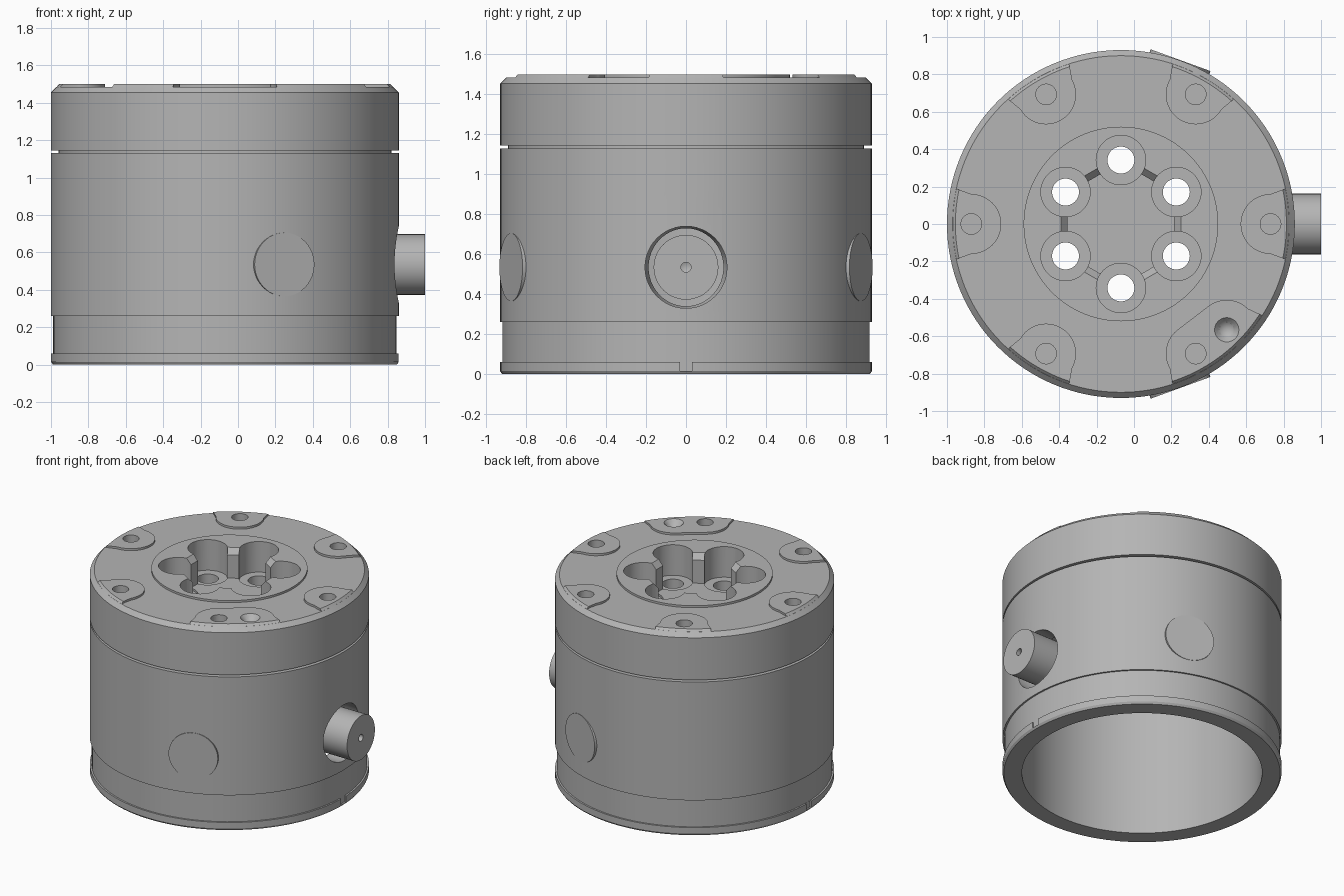
import bpy, bmesh, math
from mathutils import Matrix, Vector

cube = bpy.data.objects.get("Cube")
if cube:
    bpy.data.objects.remove(cube, do_unlink=True)

grey = bpy.data.materials.new("machined grey")
grey.use_nodes = True
tone = (0.46, 0.46, 0.46, 1)
grey.diffuse_color = tone
grey.node_tree.nodes["Principled BSDF"].inputs["Base Color"].default_value = tone

AXIS = Matrix.Translation((-0.07, 0, 0))
TOP, DECK = 1.5, 1.485


def finish(name, bm, matrix=AXIS):
    bmesh.ops.remove_doubles(bm, verts=bm.verts, dist=1e-5)
    bmesh.ops.recalc_face_normals(bm, faces=bm.faces)
    bm.transform(matrix)
    mesh = bpy.data.meshes.new(name)
    bm.to_mesh(mesh)
    bm.free()
    mesh.materials.append(grey)
    obj = bpy.data.objects.new(name, mesh)
    bpy.context.collection.objects.link(obj)
    return obj


def lathe(name, profile, matrix=AXIS, sides=48, closed=False, turn=0):
    """Revolve (radius, height) points around z."""
    bm = bmesh.new()
    verts = [bm.verts.new((r, 0, z)) for r, z in profile]
    edges = [bm.edges.new(pair) for pair in zip(verts, verts[1:])]
    if closed:
        edges.append(bm.edges.new((verts[-1], verts[0])))
    bmesh.ops.spin(bm, geom=verts + edges, cent=(0, 0, 0), axis=(0, 0, 1),
                   angle=math.tau, steps=sides)
    return finish(name, bm, matrix @ Matrix.Rotation(math.radians(turn), 4, 'Z'))


def activate(obj):
    bpy.ops.object.select_all(action='DESELECT')
    obj.select_set(True)
    bpy.context.view_layer.objects.active = obj


def cut(target, cutter):
    activate(target)
    mod = target.modifiers.new("cut", 'BOOLEAN')
    mod.operation, mod.solver, mod.object = 'DIFFERENCE', 'EXACT', cutter
    bpy.ops.object.modifier_apply(modifier=mod.name)
    bpy.data.objects.remove(cutter, do_unlink=True)


def polar(angle, radius, z=0):
    a = math.radians(angle)
    return Vector((radius * math.cos(a), radius * math.sin(a), z))


def around(angle, radius):
    return AXIS @ Matrix.Translation(polar(angle, radius))


def sideways(angle, z):
    """Frame whose z axis points radially outwards."""
    return (AXIS @ Matrix.Translation((0, 0, z))
            @ Matrix.Rotation(math.radians(angle), 4, 'Z')
            @ Matrix.Rotation(math.pi / 2, 4, 'Y'))


def pad(name, first, last):
    """Raised rim pad rounded around the screw positions."""
    middle = (first + last) / 2
    flat = []
    for angle, start, end in ((last, last + 90, middle + 180),
                              (first, middle + 180, first + 270)):
        for k in range(13):
            p = polar(angle, 0.8) + polar(start + (end - start) * k / 12, 0.16)
            if not flat or (p - flat[-1]).length > 1e-4:
                flat.append(p)
    arc = [first - 12 + (last - first + 24) * k / 12 for k in range(13)]
    bm = bmesh.new()
    rings = []
    for z, rim in ((1.47, 0.913), (TOP, 0.885)):
        pts = [polar(a, rim) for a in arc] + flat
        rings.append([bm.verts.new((p.x, p.y, z)) for p in pts])
    low, high = rings
    bm.faces.new(low)
    bm.faces.new(high)
    for i in range(len(low)):
        j = (i + 1) % len(low)
        bm.faces.new((low[i], low[j], high[j], high[i]))
    return finish(name, bm)


parts = []

# Lid with raised centre, chamfered rim and a recessed neck
lid = lathe("lid", [(0, TOP), (0.52, TOP), (0.52, DECK), (0.9, DECK), (0.93, 1.455),
                    (0.93, 1.145), (0.89, 1.145), (0.89, 1.13), (0, 1.13)], sides=128)
parts.append(lid)

# Hexagonal centre pocket with a bevelled edge
c = math.cos(math.pi / 6)
cut(lid, lathe("hex_cutter", [(0, 1.29), (0.285 / c, 1.29), (0.285 / c, 1.46),
                              (0.32 / c, TOP), (0.32 / c, 1.55), (0, 1.55)],
               sides=6, turn=30))

# Counterbored bolt holes around the pocket
for angle in range(30, 390, 60):
    cut(lid, lathe("bore_cutter", [(0, 1.1), (0.072, 1.1), (0.072, 1.275),
                                   (0.132, 1.275), (0.132, 1.6), (0, 1.6)],
                   around(angle, 0.342)))

# Rim pads with screw holes; one is widened for a conical locating dimple
for i, angle in enumerate(range(0, 360, 60)):
    wide = angle == 300
    rim_pad = pad(f"rim_pad_{i + 1}", angle, angle + 15 if wide else angle)
    parts.append(rim_pad)
    for target in (lid, rim_pad):
        cut(target, lathe("screw_cutter", [(0, 1.36), (0.055, 1.36), (0.055, 1.6), (0, 1.6)],
                          around(angle, 0.8), 32))
        if wide:
            cut(target, lathe("cone_cutter", [(0, 1.43), (0.065, TOP), (0.065, 1.55), (0, 1.55)],
                              around(angle + 15, 0.8), 32))

# Tubular housing with a foot flange
housing = lathe("housing", [(0.8, 0), (0.92, 0), (0.93, 0.015), (0.93, 0.06), (0.918, 0.06),
                            (0.918, 0.26), (0.93, 0.26), (0.93, 1.13), (0.8, 1.13)],
                sides=128, closed=True)
parts.append(housing)

# Recess around the side pin
cut(housing, lathe("pin_recess_cutter", [(0, 0.77), (0.185, 0.77), (0.205, 0.83),
                                         (0.205, 1.1), (0, 1.1)], sideways(0, 0.535)))

# Small alignment notches in the foot flange
for angle in (0, 180):
    bm = bmesh.new()
    bmesh.ops.create_cube(bm, size=1, matrix=Matrix.Diagonal((0.06, 0.06, 0.1, 1)))
    cut(housing, finish("notch_cutter", bm, sideways(angle, 0.045)
                        @ Matrix.Translation((0, 0, 0.968))))

# Side pin with a centre dimple
parts.append(lathe("side_pin", [(0, 0.75), (0.162, 0.75), (0.162, 1.07), (0.025, 1.07),
                                (0.025, 1.04), (0, 1.03)], sideways(0, 0.535)))

# Flat round bosses on front and back
for name, angle in (("front_boss", -70), ("back_boss", 70)):
    parts.append(lathe(name, [(0, 0.84), (0.17, 0.84), (0.17, 0.932), (0, 0.932)],
                       sideways(angle, 0.535)))

for obj in parts:
    activate(obj)
    bpy.ops.object.shade_smooth_by_angle(angle=math.radians(30))
